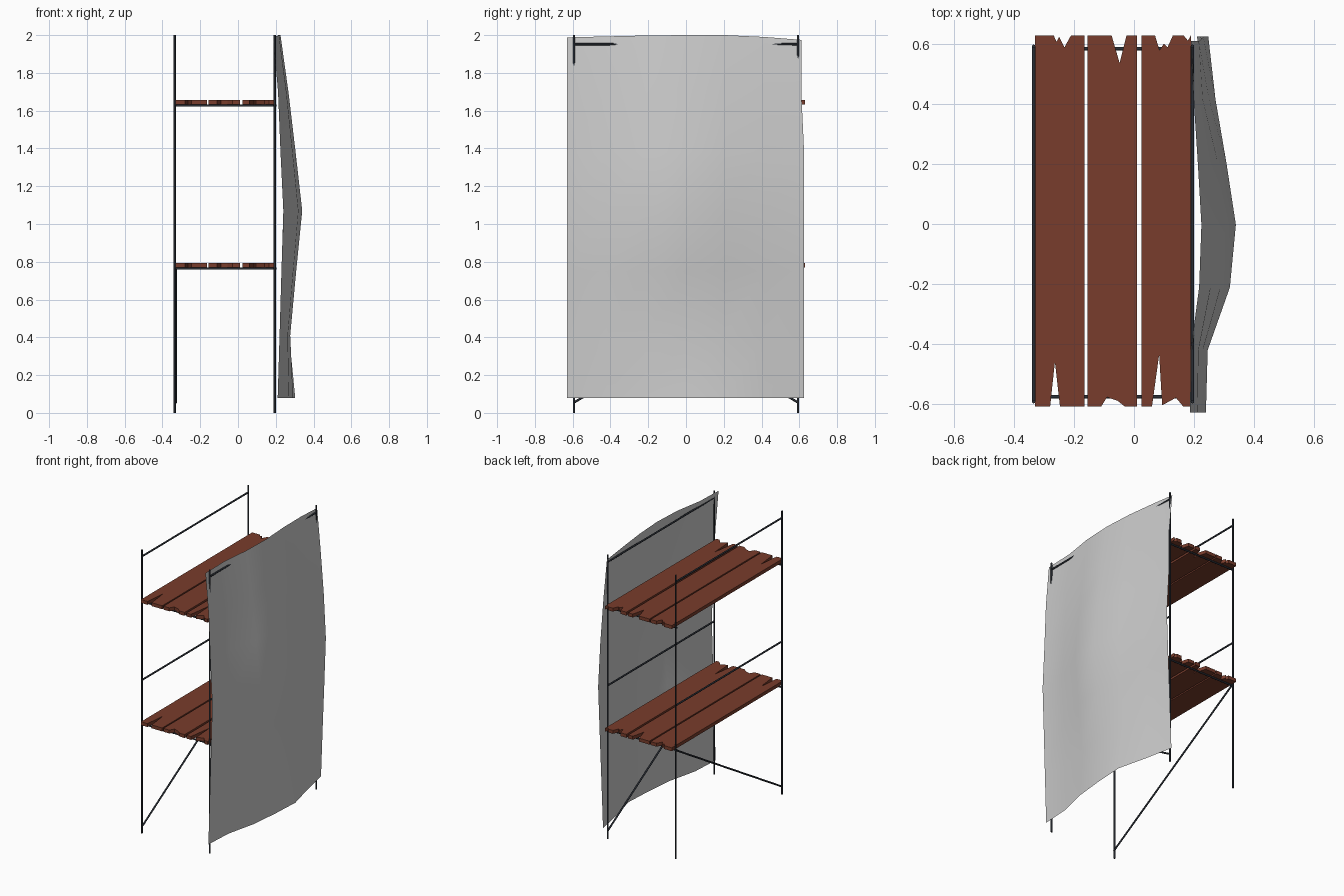
import bpy, bmesh
from mathutils import Vector

if "Cube" in bpy.data.objects:
    bpy.data.objects.remove(bpy.data.objects["Cube"])


def material(name, rgb):
    m = bpy.data.materials.new(name)
    m.diffuse_color = (*rgb, 1)
    m.use_nodes = True
    m.node_tree.nodes["Principled BSDF"].inputs["Base Color"].default_value = m.diffuse_color
    return m


steel = material("dark_steel", (0.022, 0.027, 0.036))
wood = material("red_brown_wood", (0.19, 0.046, 0.025))


def link(name, bm, mat=None):
    me = bpy.data.meshes.new(name)
    bm.to_mesh(me)
    bm.free()
    ob = bpy.data.objects.new(name, me)
    bpy.context.collection.objects.link(ob)
    if mat:
        me.materials.append(mat)
    return ob


def tube(name, a, b, r=0.006):
    a, b = Vector(a), Vector(b)
    d = b - a
    bm = bmesh.new()
    bmesh.ops.create_cone(bm, cap_ends=True, segments=8, radius1=r, radius2=r, depth=d.length)
    bm.transform(d.to_track_quat('Z', 'Y').to_matrix().to_4x4())
    bmesh.ops.translate(bm, verts=bm.verts, vec=(a + b) / 2)
    ob = link(name, bm, steel)
    for p in ob.data.polygons:
        p.use_smooth = len(p.vertices) == 4
    ob.data.set_sharp_from_angle(angle=0.9)
    return ob


XL, XR, Y = -0.335, 0.195, 0.593

# Upright poles and long guard rails
for side, x in (("left", XL), ("right", XR)):
    for end, y in (("front", -Y), ("back", Y)):
        tube(f"{side}_{end}_pole", (x, y, 0), (x, y, 2))
    for level, z in (("lower", 1.08), ("upper", 1.952)):
        tube(f"{side}_{level}_rail", (x, -Y, z), (x, Y, z))

# Diagonal braces, leaning opposite ways on the two sides
tube("left_brace", (XL + 0.006, -Y, 0.055), (XL + 0.006, Y, 0.765))
tube("right_brace", (XR, Y, 0.055), (XR, -Y, 0.765))

# Cross bars that carry the decks
for level, z in (("lower", 0.764), ("upper", 1.627)):
    for end, y in (("front", -0.577), ("back", 0.585)):
        tube(f"{level}_{end}_cross_bar", (XL - 0.005, y, z), (XR + 0.008, y, z))

# Planks with splintered ends: outline of front end, then back end, left to right
planks = [
    ([(-.33, -.61), (-.28, -.61), (-.264, -.46), (-.247, -.61), (-.165, -.61)],
     [(-.33, .63), (-.268, .63), (-.259, .608), (-.25, .625), (-.232, .59), (-.21, .63), (-.165, .63)]),
    ([(-.155, -.61), (-.11, -.61), (-.09, -.578), (-.055, -.59), (-.03, -.61), (.01, -.61)],
     [(-.155, .63), (-.075, .63), (-.048, .537), (-.025, .63), (.01, .63)]),
    ([(.025, -.61), (.06, -.61), (.084, -.435), (.094, -.605), (.14, -.58), (.165, -.61), (.19, -.61)],
     [(.025, .63), (.07, .63), (.085, .58), (.1, .602), (.112, .59), (.13, .63), (.165, .63), (.18, .612), (.19, .63)]),
]
for level, z in (("lower", 0.77), ("upper", 1.632)):
    for i, (front, back) in enumerate(planks):
        bm = bmesh.new()
        f = bm.faces.new([bm.verts.new((x, y, z)) for x, y in front + back[::-1]])
        up = bmesh.ops.extrude_face_region(bm, geom=[f])
        bmesh.ops.translate(bm, vec=(0, 0, 0.024),
                            verts=[g for g in up["geom"] if isinstance(g, bmesh.types.BMVert)])
        bmesh.ops.recalc_face_normals(bm, faces=bm.faces)
        link(f"{level}_plank_{i + 1}", bm, wood)

# Hanging tarpaulin: billowing 7 x 7 grid, each row blends edge depth to belly depth
heights = [.08, .41, .75, 1.07, 1.38, 1.7, 1.99]
edge = [.21, .22, .23, .24, .225, .212, .187]
belly = [.303, .28, .308, .34, .305, .267, .225]
low = [0, .12, .65, .88, 1, .45, 0]       # belly profile at the hem
high = [0, .06, .8, 1, .68, .32, .08]     # belly profile above
top_rise = [-.002, .003, .008, .01, .01, 0, -.015]
bm = bmesh.new()
rows = []
for j, z in enumerate(heights):
    t = min(j / 2, 1)
    row = []
    for i in range(7):
        w = low[i] * (1 - t) + high[i] * t
        y = -0.63 + i * 0.2092 - (0.015 if i == 6 and j > 4 else 0)
        dz = top_rise[i] if j == 6 else 0
        row.append(bm.verts.new((edge[j] + (belly[j] - edge[j]) * w, y, z + dz)))
    rows.append(row)
for j in range(6):
    for i in range(6):
        bm.faces.new((rows[j][i], rows[j][i + 1], rows[j + 1][i + 1], rows[j + 1][i])).smooth = True
link("tarpaulin", bm)
